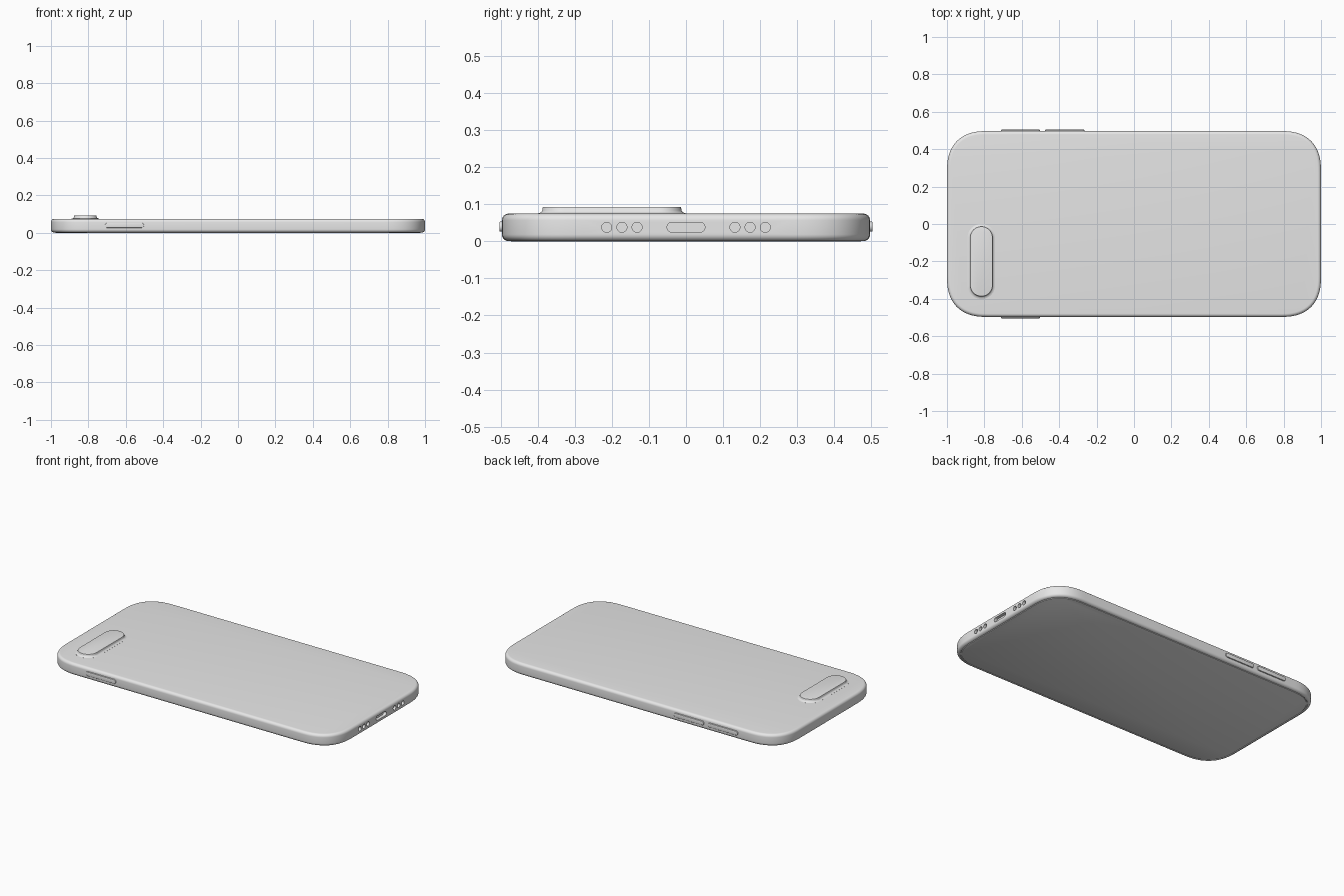
import bpy, bmesh, math
from mathutils import Matrix, Vector

if "Cube" in bpy.data.objects:
    bpy.data.objects.remove(bpy.data.objects["Cube"])

grey = bpy.data.materials.new("light_grey")
grey.diffuse_color = (0.8, 0.8, 0.8, 1)
grey.use_nodes = True
grey.node_tree.nodes["Principled BSDF"].inputs["Base Color"].default_value = grey.diffuse_color


def outline(hx, hy, r, n, steps):
    """Rounded rectangle with superellipse corners."""
    pts = []
    for q in range(4):
        sx, sy = [(1, 1), (-1, 1), (-1, -1), (1, -1)][q]
        for i in range(steps + 1):
            a = math.pi / 2 * i / steps
            if q % 2:
                a = math.pi / 2 - a
            c = max(math.cos(a), 0) ** (2 / n)
            s = max(math.sin(a), 0) ** (2 / n)
            pts.append((sx * (hx - r + r * c), sy * (hy - r + r * s)))
    # drop doubled points where corners meet (full stadium ends)
    out = []
    for p in pts:
        if not out or math.dist(p, out[-1]) > 1e-5:
            out.append(p)
    if math.dist(out[0], out[-1]) < 1e-5:
        out.pop()
    return out


def loft(name, hx, hy, r, rings, n=2.0, steps=12, matrix=Matrix()):
    """Stack of outlines, each given as (inset, height), capped at both ends."""
    bm = bmesh.new()
    loops = []
    base = outline(hx, hy, r, n, steps)
    for inset, z in rings:
        ring = []
        for i, p in enumerate(base):
            a, b = Vector(base[i - 1]), Vector(base[(i + 1) % len(base)])
            t = (b - a).normalized()
            q = Vector(p) - Vector((t.y, -t.x)) * inset
            ring.append(bm.verts.new(matrix @ Vector((q.x, q.y, z))))
        loops.append(ring)
    for lo, hi in zip(loops, loops[1:]):
        for i in range(len(lo)):
            j = (i + 1) % len(lo)
            bm.faces.new((lo[i], lo[j], hi[j], hi[i]))
    bm.faces.new(loops[0][::-1])
    bm.faces.new(loops[-1])
    bmesh.ops.recalc_face_normals(bm, faces=bm.faces)
    me = bpy.data.meshes.new(name)
    bm.to_mesh(me)
    bm.free()
    ob = bpy.data.objects.new(name, me)
    bpy.context.collection.objects.link(ob)
    me.materials.append(grey)
    return ob


def select(ob):
    bpy.ops.object.select_all(action='DESELECT')
    ob.select_set(True)
    bpy.context.view_layer.objects.active = ob


def facing(direction, loc):
    """Local x along the phone edge, local y up, local z outward."""
    out, up = Vector(direction), Vector((0, 0, 1))
    side = up.cross(out)
    m = Matrix((side, up, out)).transposed().to_4x4()
    m.translation = loc
    return m


# body shell with rounded edges and a shallow seat for the screen
R = 0.018
arc = [math.pi / 2 * i / 6 for i in range(7)]
rings = [(0.026, 0.005), (R + 0.002, 0.005), (R, 0.001)]
rings += [(R - R * math.sin(a), 0.001 + R - R * math.cos(a)) for a in arc[1:]]
rings += [(R - R * math.cos(a), 0.075 - R + R * math.sin(a)) for a in arc]
body = loft("phone_body", 1.0, 0.497, 0.22, rings, n=2.5, steps=20)

# ports cut into the right end
cutters = []
for y in (-0.214, -0.173, -0.132, 0.132, 0.173, 0.214):
    cutters.append(loft("speaker_hole_cutter", 0.0135, 0.0135, 0.0135,
                        [(0, -0.02), (0, 0.03)], steps=8,
                        matrix=facing((1, 0, 0), (1, y, 0.038))))
cutters.append(loft("charge_port_cutter", 0.051, 0.0135, 0.0135,
                    [(0, -0.02), (0, 0.03)], steps=8,
                    matrix=facing((1, 0, 0), (1, 0, 0.038))))
for c in cutters:
    c.hide_render = True
    mod = body.modifiers.new("cut", 'BOOLEAN')
    mod.operation = 'DIFFERENCE'
    mod.solver = 'EXACT'
    mod.object = c
    select(body)
    bpy.ops.object.modifier_apply(modifier=mod.name)
    bpy.data.objects.remove(c)

# screen on the underside
screen = loft("screen", 0.978, 0.475, 0.2,
              [(0.003, 0.0), (0.001, 0.001), (0, 0.003), (0, 0.008)], n=2.5, steps=20)

# raised camera bar with a flared foot
camera = loft("camera_bar", 0.06, 0.187, 0.06,
              [(-0.014, 0.073), (-0.014, 0.0755), (-0.008, 0.077), (-0.003, 0.080),
               (-0.0005, 0.084), (0, 0.091), (0.001, 0.0925), (0.003, 0.093)],
              matrix=Matrix.Translation((-0.816, -0.2, 0)))

# side buttons
parts = [body, screen, camera]
for name, x, s in (("power_button", -0.607, -1),
                   ("volume_up_button", -0.607, 1),
                   ("volume_down_button", -0.37, 1)):
    parts.append(loft(name, 0.105, 0.0135, 0.0135,
                      [(0, -0.01), (0, 0.005), (0.001, 0.0065), (0.003, 0.007)], steps=8,
                      matrix=facing((0, s, 0), (x, s * 0.497, 0.040))))

for p in parts:
    select(p)
    bpy.ops.object.shade_smooth_by_angle(angle=math.radians(35))
